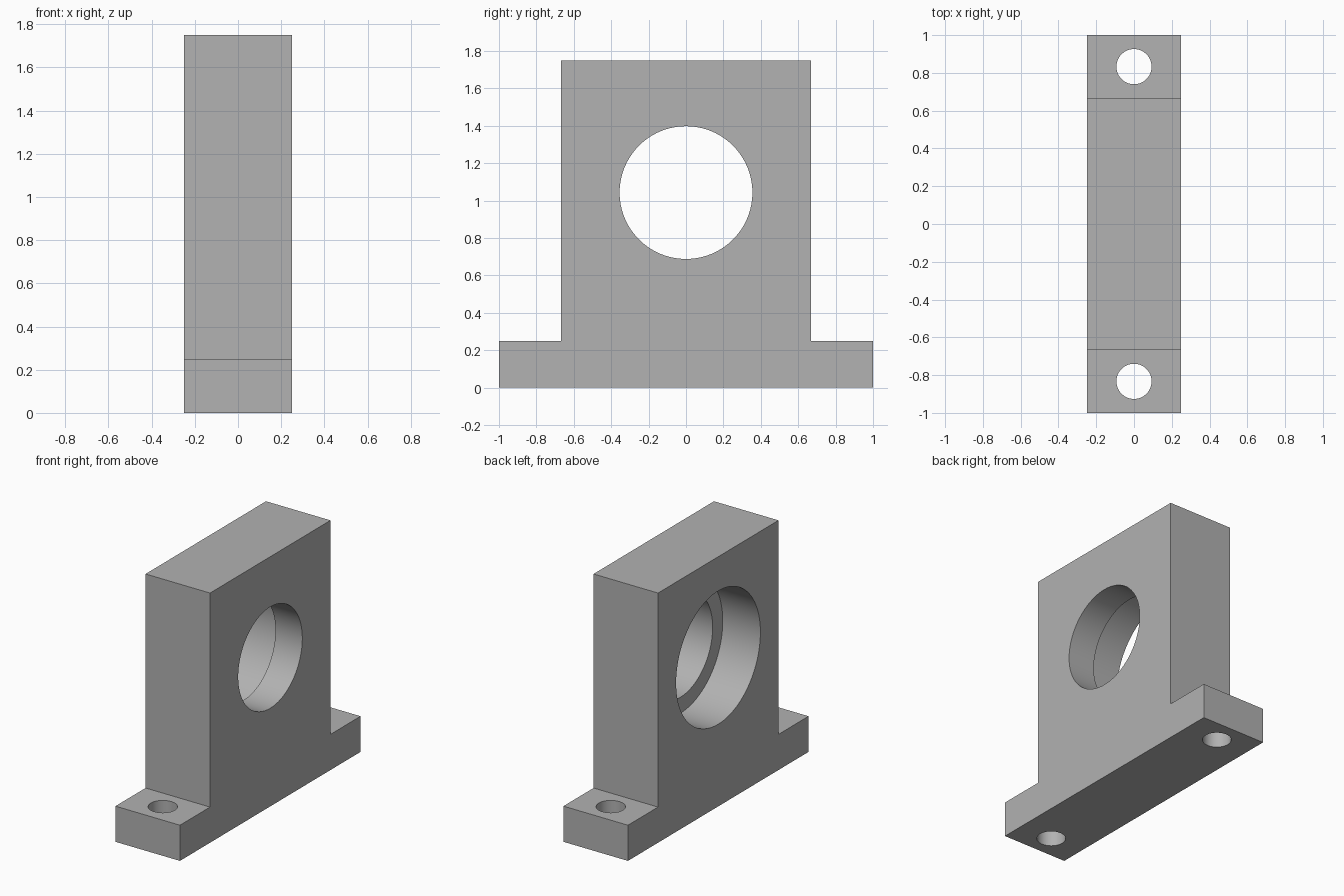
import bpy
import bmesh
from math import pi, radians

cube = bpy.data.objects.get("Cube")
if cube:
    bpy.data.objects.remove(cube, do_unlink=True)

HALF_DEPTH = 0.25
BORE_Z = 1.043

grey = bpy.data.materials.new("plain grey")
colour = (0.445, 0.445, 0.445, 1)
grey.use_nodes = True
grey.diffuse_color = colour
grey.node_tree.nodes["Principled BSDF"].inputs["Base Color"].default_value = colour


def cut_cylinder(target, name, radius, length, location, along_x=False):
    """Subtract a round hole from the target."""
    bpy.ops.mesh.primitive_cylinder_add(
        vertices=96, radius=radius, depth=length, location=location,
        rotation=(0, pi / 2 if along_x else 0, 0))
    cutter = bpy.context.object
    cutter.name = name
    cutter.hide_render = True
    cutter.data.materials.append(grey)
    mod = target.modifiers.new(name, "BOOLEAN")
    mod.operation = "DIFFERENCE"
    mod.solver = "EXACT"
    mod.object = cutter
    bpy.context.view_layer.objects.active = target
    bpy.ops.object.modifier_apply(modifier=mod.name)
    bpy.data.objects.remove(cutter, do_unlink=True)


# Upright block with two feet: one stepped profile extruded along x
half = [(1, 0), (1, 0.25), (0.667, 0.25), (0.667, 1.75)]
profile = half + [(-y, z) for y, z in reversed(half)]
bm = bmesh.new()
face = bm.faces.new([bm.verts.new((-HALF_DEPTH, y, z)) for y, z in profile])
side = bmesh.ops.extrude_face_region(bm, geom=[face])
moved = [v for v in side["geom"] if isinstance(v, bmesh.types.BMVert)]
bmesh.ops.translate(bm, verts=moved, vec=(2 * HALF_DEPTH, 0, 0))
bmesh.ops.recalc_face_normals(bm, faces=bm.faces)
mesh = bpy.data.meshes.new("shaft_support_block")
bm.to_mesh(mesh)
bm.free()
mesh.materials.append(grey)
block = bpy.data.objects.new("shaft_support_block", mesh)
bpy.context.collection.objects.link(block)

# Through bore, and the wider counterbore open on the -x side
cut_cylinder(block, "bore", 0.355, 1, (0, 0, BORE_Z), along_x=True)
step_x = 0.042
cut_cylinder(block, "counterbore", 0.467, 1, (step_x - 0.5, 0, BORE_Z), along_x=True)

# Mounting hole in each foot
for y in (-0.833, 0.833):
    cut_cylinder(block, "mounting_hole", 0.093, 1, (0, y, 0.125))

bpy.ops.object.select_all(action="DESELECT")
block.select_set(True)
bpy.context.view_layer.objects.active = block
bpy.ops.object.shade_smooth_by_angle(angle=radians(30))
